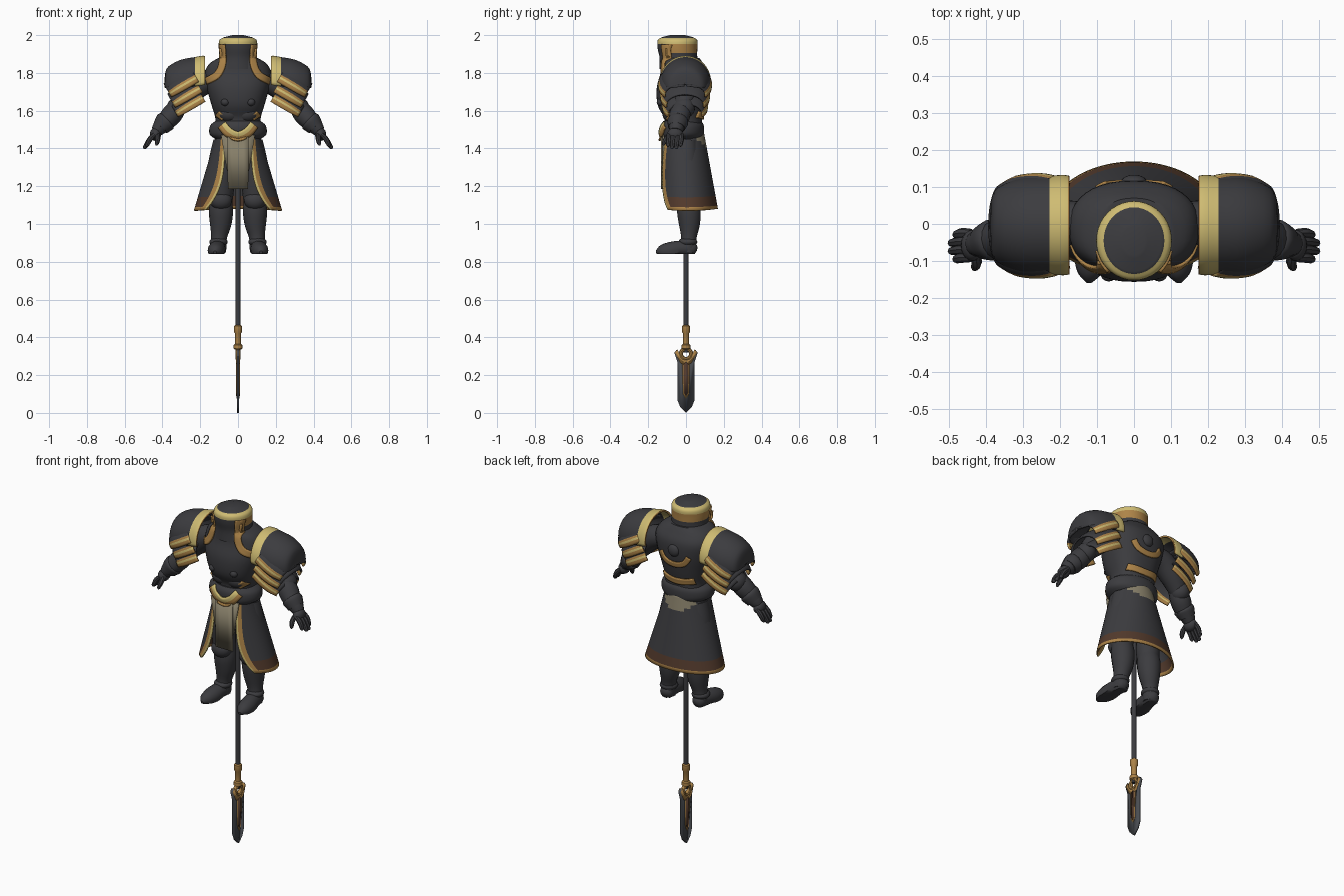
import bpy, bmesh, math
from math import sin, cos, pi, radians
from mathutils import Vector
from mathutils.bvhtree import BVHTree

cube = bpy.data.objects.get("Cube")
if cube:
    bpy.data.objects.remove(cube, do_unlink=True)


def material(name, *rgb):
    m = bpy.data.materials.new(name)
    m.use_nodes = True
    m.diffuse_color = (*rgb, 1)
    m.node_tree.nodes["Principled BSDF"].inputs["Base Color"].default_value = (*rgb, 1)
    return m


DARK = material("dark iron", .045, .045, .05)
PALE = material("pale gold", .62, .5, .17)
BRONZE = material("bronze", .42, .23, .065)
BROWN = material("brown cloth", .085, .042, .025)
TAN = material("tan cloth", .24, .21, .14)
STEEL = material("blade steel", .07, .075, .085)
ALL = [DARK, PALE, BRONZE, BROWN, TAN, STEEL]
dark, pale, bronze, brown, tan, steel = range(6)


def finish(name, bm, rule, thick=0, mirror=False):
    """Turn a bmesh into a shaded object, colouring faces by a rule."""
    bmesh.ops.recalc_face_normals(bm, faces=bm.faces)
    mesh = bpy.data.meshes.new(name)
    bm.to_mesh(mesh)
    bm.free()
    used = []
    for p in mesh.polygons:
        c = rule(p.center) if callable(rule) else rule
        if c not in used:
            used.append(c)
            mesh.materials.append(ALL[c])
        p.material_index = used.index(c)
    ob = bpy.data.objects.new(name, mesh)
    bpy.context.scene.collection.objects.link(ob)
    if thick:
        mod = ob.modifiers.new("thickness", "SOLIDIFY")
        mod.thickness, mod.offset = thick, 0
    if mirror:
        ob.modifiers.new("mirror", "MIRROR").use_clip = False
    bpy.ops.object.select_all(action="DESELECT")
    ob.select_set(True)
    bpy.context.view_layer.objects.active = ob
    bpy.ops.object.shade_smooth_by_angle(angle=radians(40))
    return ob


def surface(name, rows, rule, loop=False, caps=False, tags=None, **kw):
    """Skin a grid of points; tags(i, j) may override the colour rule."""
    bm = bmesh.new()
    grid = [[bm.verts.new(p) for p in row] for row in rows]
    n = len(grid[0])
    colours = {}
    for i in range(len(grid) - 1):
        for j in range(n if loop else n - 1):
            k = (j + 1) % n
            f = bm.faces.new((grid[i][j], grid[i][k], grid[i + 1][k], grid[i + 1][j]))
            if tags:
                colours[f.calc_center_median().to_tuple(4)] = tags(i, j)
    if caps:
        bm.faces.new(grid[0])
        bm.faces.new(grid[-1])
    if tags:
        rule = lambda c: min(colours.items(), key=lambda e: (Vector(e[0]) - c).length)[1]
    return finish(name, bm, rule, **kw)


def spline(pts, k=4):
    """Catmull-Rom sampling of tuples of any length."""
    pts = [Vector(p) for p in pts]
    out = []
    for i in range(len(pts) - 1):
        a, b, c, d = pts[max(i - 1, 0)], pts[i], pts[i + 1], pts[min(i + 2, len(pts) - 1)]
        for s in range(k):
            t = s / k
            out.append(b + (c - a) * (t / 2) + (a * 2 - b * 5 + c * 4 - d) * (t * t / 2)
                       + (b * 3 - a - c * 3 + d) * (t ** 3 / 2))
    return out + [pts[-1]]


def loft(name, rings, rule=dark, n=40, k=4, power=1, x=0, **kw):
    """Stack oval sections given as (z, centre y, half width, half depth)."""
    bend = lambda v: math.copysign(abs(v) ** power, v)
    rows = [[(x + rx * bend(sin(2 * pi * j / n)), cy - ry * bend(cos(2 * pi * j / n)), z)
             for j in range(n)] for z, cy, rx, ry in spline(rings, k)]
    return surface(name, rows, rule, loop=True, caps=True, **kw)


def tube(name, path, rule=dark, n=14, floor=-1, mirror=True):
    """Round limb along points given as (x, y, z, radius)."""
    pts = spline(path)
    span = (pts[-1] - pts[0]).xyz.normalized()
    ref = Vector((0, 0, 1)) if abs(span.y) > .7 else Vector((0, 1, 0))
    rows = []
    for i, p in enumerate(pts):
        t = (pts[min(i + 1, len(pts) - 1)] - pts[max(i - 1, 0)]).xyz
        u = t.cross(ref).normalized()
        v = t.cross(u).normalized()
        ring = [p.xyz + (u * cos(2 * pi * j / n) + v * sin(2 * pi * j / n)) * max(p[3], .002) for j in range(n)]
        rows.append([(q.x, q.y, max(q.z, floor)) for q in ring])
    return surface(name, rows, rule, loop=True, caps=True, mirror=mirror)


def ball(name, centre, size, rule=dark, mirror=True):
    bm = bmesh.new()
    bmesh.ops.create_uvsphere(bm, u_segments=20, v_segments=12, radius=1)
    for v in bm.verts:
        v.co = Vector(centre) + v.co * Vector(size)
    return finish(name, bm, rule, mirror=mirror)


def trim(name, path, width, onto, side=-1, tags=None, rule=bronze, mirror=True):
    """Ribbon along (x, z) points, laid onto the front or back of a part."""
    tree = BVHTree.FromPolygons([v.co for v in onto.data.vertices], [p.vertices for p in onto.data.polygons])
    pts = spline(path, 6)
    rows, last = [], side * .1
    for i, p in enumerate(pts):
        t = (pts[min(i + 1, len(pts) - 1)] - pts[max(i - 1, 0)]).normalized()
        row = []
        for s in (-.5, -.25, 0, .25, .5):
            x, z = p.x - t.y * s * width, p.y + t.x * s * width
            hit = tree.ray_cast(Vector((x, side, z)), Vector((0, -side, 0)))[0]
            last = hit.y if hit else last
            row.append((x, last + side * .005, z))
        rows.append(row)
    return surface(name, rows, rule, tags=tags, thick=.009, mirror=mirror)


def plate(name, outline, x, thick, rule):
    """Flat upright panel in the side plane, mirrored front to back."""
    bm = bmesh.new()
    for s in (-1, 1):
        bm.faces.new([bm.verts.new((x, s * y, z)) for y, z in outline])
    bmesh.ops.remove_doubles(bm, verts=bm.verts, dist=.0001)
    return finish(name, bm, rule, thick=thick)


# Torso, neck collar and belt
torso = loft("torso", [(1.42, -.015, .1, .09), (1.5, -.015, .12, .1), (1.56, -.015, .12, .1),
                       (1.63, -.025, .14, .125), (1.72, -.02, .165, .135), (1.8, -.01, .175, .125),
                       (1.85, -.02, .15, .11), (1.88, -.03, .1, .1)], power=.85)


def collar_colour(c):
    if c.z > 1.985 or c.z < 1.91 or (c.y < -.11 and c.z < 1.95):
        return dark
    return pale if c.z > 1.95 else bronze


collar = loft("neck_collar", [(1.82, -.035, .115, .105), (1.88, -.04, .1, .1), (1.93, -.045, .102, .105),
                              (1.97, -.045, .1, .106), (1.985, -.045, .082, .09), (1.99, -.045, .068, .078),
                              (2, -.045, .03, .04)], collar_colour)
trim("chest_trim", [(.082, 1.93), (.082, 1.85), (.11, 1.79), (.17, 1.755)], .036, torso)
trim("collar_trim", [(.085, 1.95), (.08, 1.9), (.08, 1.84)], .03, collar)
trim("back_arc", [(-.09, 1.73), (-.06, 1.69), (0, 1.675), (.06, 1.69), (.09, 1.73)], .03, torso, 1, mirror=False)
ball("back_disc", (0, .113, 1.755), (.035, .02, .035), mirror=False)
ball("chest_stud", (.068, -.135, 1.645), (.022, .02, .02))
ball("belly_plate", (.045, -.085, 1.585), (.06, .04, .045))
trim("back_belt", [(-.1, 1.58), (0, 1.57), (.1, 1.58)], .035, torso, 1, mirror=False)
trim("waist_trim", [(.11, 1.585), (.075, 1.56)], .03, torso)
belt = loft("belt", [(1.45, -.02, .12, .105), (1.475, -.02, .15, .115), (1.52, -.02, .148, .115),
                     (1.545, -.02, .12, .1)])
trim("belt_crescent", [(-.085, 1.525), (-.05, 1.485), (0, 1.465), (.05, 1.485), (.085, 1.525)], .05, belt,
     tags=lambda i, j: pale if j > 1 else bronze, mirror=False)

# Open skirt with trimmed edges
rows, codes = [], {}
STEPS, COLS = 24, 72
for i in range(STEPS + 1):
    t = i / STEPS
    rx, ry, cy = .105 + .125 * t, .11 + .045 * t, -.02 + .03 * t
    start = math.asin((.07 + .1 * t ** 4) / rx)
    row = []
    for j in range(COLS + 1):
        a = start + (2 * pi - 2 * start) * j / COLS
        row.append((rx * sin(a), cy - ry * cos(a), 1.49 - .41 * t - .01 * t * sin(a) ** 2))
        edge = min(j, COLS - 1 - j)
        back_drape = row[-1][1] > .02 and row[-1][2] > 1.5 - .85 * row[-1][1]
        codes[i, j] = (pale if edge < 1 else bronze if edge < 3 or t > .92 else
                       brown if t > .81 else tan if back_drape else dark)
    rows.append(row)
surface("skirt", rows, dark, tags=lambda i, j: codes[i, j], thick=.008)
for label, y, top, low, end in (("front_cloth", -.128, .056, .054, 1.185), ("cloth_fold", -.12, .09, .058, 1.28)):
    surface(label, [[(s * w, y, z) for s in (-1, -.5, 0, .5, 1)] for w, z in ((top, 1.47), (low, end))],
            tan, thick=.008)


# Shoulder armour
def shell(name, origin, along, up, length, width, height, spread, profile, tags):
    o, d, p, y = Vector(origin), Vector(along), Vector(up), Vector((0, 1, 0))
    rows = []
    for s, r in spline(profile, 3):
        rows.append([o + d * length * s + p * (height * r * cos(a)) + y * (width * r * sin(a))
                     for a in (radians(spread) * (j / 14 - 1) for j in range(29))])
    surface(name, rows, dark, tags=tags, thick=.01, mirror=True)


shell("shoulder_plate", (.175, -.003, 1.755), (1, 0, -.12), (0, 0, 1), .21, .128, .13, 98,
      [(0, 1), (.08, 1.02), (.25, 1), (.6, .96), (.9, .76), (.98, .5), (1, .05)],
      lambda i, j: bronze if i < 1 else pale if i < 6 else dark)
for k, (x, z) in enumerate(((.215, 1.765), (.195, 1.71), (.18, 1.66))):
    shell("shoulder_lame_%d" % (k + 1), (x, -.005, z), (.86, 0, -.5), (.5, 0, .86), .165,
          .138 - .01 * k, .085, 100, [(0, .95), (.3, 1), (.7, .95), (1, .78)],
          lambda i, j: pale if min(j, 27 - j) == 2 else bronze if min(j, 27 - j) < 4 else dark)

# Arms and hands
tube("upper_arm", [(.13, 0, 1.76, .06), (.2, 0, 1.74, .066), (.27, -.005, 1.68, .062), (.32, -.015, 1.62, .05)])
ball("elbow_guard", (.325, -.01, 1.615), (.052, .058, .055))
tube("forearm", [(.31, -.02, 1.63, .045), (.345, -.03, 1.585, .055), (.38, -.045, 1.545, .05),
                 (.41, -.05, 1.515, .042), (.43, -.055, 1.49, .032)])
tube("glove_cuff", [(.375, -.042, 1.55, .05), (.385, -.044, 1.54, .056), (.41, -.05, 1.51, .045)])
ball("palm", (.437, -.058, 1.475), (.03, .042, .035))
for k in range(4):
    y = -.025 - .022 * k
    reach = .012 * (k in (1, 2))
    tube("finger_%d" % (k + 1), [(.44, y, 1.475, .012), (.465, y, 1.45, .014),
                                 (.48 + reach, y - .004, 1.42 - reach, .011),
                                 (.485 + reach, y - .005, 1.41 - reach, .004)], n=8)
tube("thumb", [(.425, -.08, 1.475, .012), (.425, -.105, 1.45, .014), (.43, -.118, 1.425, .01),
               (.432, -.12, 1.415, .003)], n=8)

# Legs and boots
tube("thigh", [(.07, 0, 1.44, .06), (.085, 0, 1.3, .075), (.09, .005, 1.16, .066), (.09, .01, 1.1, .058)])
tube("shin", [(.09, .01, 1.13, .056), (.09, .015, 1.07, .064), (.092, .018, 1, .057),
              (.1, .015, .93, .042), (.103, .012, .88, .042), (.104, .01, .85, .04)])
ball("knee_guard", (.09, -.025, 1.125), (.058, .045, .05))
ball("ankle_guard", (.103, .01, .905), (.049, .05, .025))
tube("foot", [(.1, .058, .865, .01), (.102, .04, .868, .035), (.108, -.02, .87, .043), (.115, -.08, .86, .046),
              (.12, -.13, .855, .034), (.122, -.158, .85, .008)], floor=.84)

# Spear pointing down
loft("spear_shaft", [(.32, 0, .011, .011), (.42, 0, .014, .014), (1.4, 0, .014, .014)], n=12, k=1)
loft("spear_collar", [(z, 0, r, r) for z, r in ((.335, .014), (.34, .023), (.36, .023), (.365, .015), (.42, .016),
                                               (.43, .022), (.46, .021), (.465, .014))], bronze, n=16, k=1)
plate("spear_blade", [(0, .28), (.022, .285), (.033, .31), (.05, .335), (.062, .318), (.046, .27), (.046, .07),
                      (.03, .03), (0, 0)], 0, .013, steel)
ring = [(0, .027 * cos(a), .31 + .027 * sin(a), .011) for a in (2 * pi * j / 20 for j in range(21))]
rows = [[(.013 * cos(b), (.027 + .011 * sin(b)) * cos(a), .312 + (.027 + .011 * sin(b)) * sin(a))
         for b in (2 * pi * j / 8 for j in range(8))] for a in (2 * pi * i / 24 for i in range(25))]
surface("spear_ring", rows, bronze, loop=True)
plate("spear_wings", [(0, .285), (.025, .29), (.045, .336), (.058, .32), (.03, .265), (0, .25)], 0, .02, bronze)
for s in (-1, 1):
    plate("blade_border", [(0, .28), (.02, .265), (.016, .1), (0, .075)], s * .007, .003, bronze)
    plate("blade_inlay", [(0, .27), (.014, .258), (.011, .106), (0, .09)], s * .009, .003, brown)
